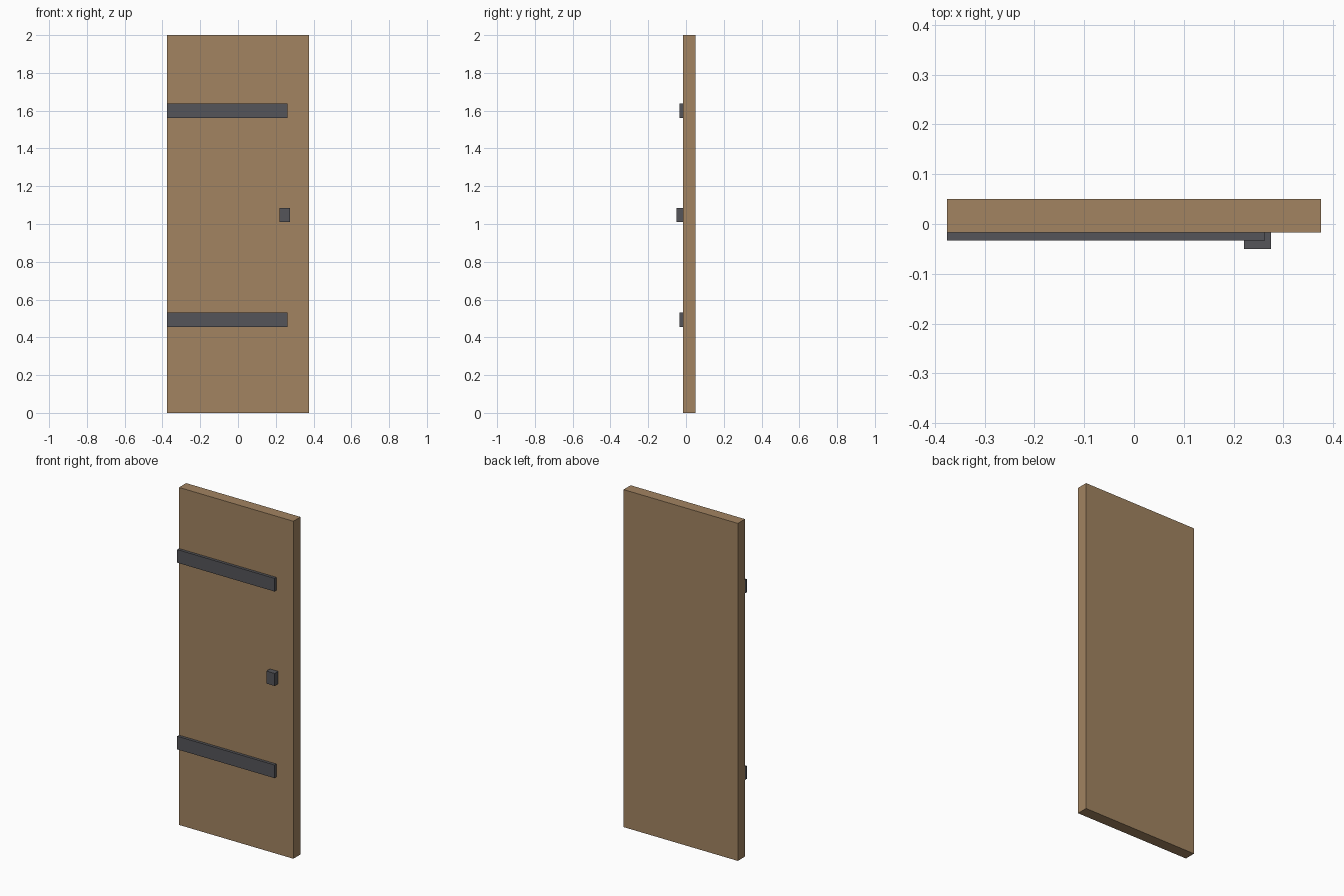
import bpy

if "Cube" in bpy.data.objects:
    bpy.data.objects.remove(bpy.data.objects["Cube"])


def material(name, color):
    m = bpy.data.materials.new(name)
    m.diffuse_color = (*color, 1)
    m.use_nodes = True
    m.node_tree.nodes["Principled BSDF"].inputs["Base Color"].default_value = m.diffuse_color
    return m


def box(name, x, y, z, mat):
    """Box spanning the given (min, max) ranges."""
    bpy.ops.mesh.primitive_cube_add(size=1, location=[sum(r) / 2 for r in (x, y, z)])
    ob = bpy.context.object
    ob.name = name
    ob.scale = [r[1] - r[0] for r in (x, y, z)]
    bpy.ops.object.transform_apply(location=False, rotation=False, scale=True)
    ob.data.materials.append(mat)
    return ob


wood = material("wood", (0.36, 0.23, 0.12))
iron = material("iron", (0.09, 0.09, 0.1))

FRONT = -1 / 60  # front face of the door panel

# Door panel
box("door_panel", (-0.375, 0.375), (FRONT, 0.05), (0, 2), wood)

# Two hinge straps starting at the left edge
for name, z in (("lower_hinge_strap", 0.493), ("upper_hinge_strap", 1.599)):
    box(name, (-0.375, 0.2625), (FRONT - 1 / 60, FRONT), (z - 0.039, z + 0.039), iron)

# Handle block
box("handle", (0.221, 0.275), (-0.05, FRONT), (1.01, 1.084), iron)
